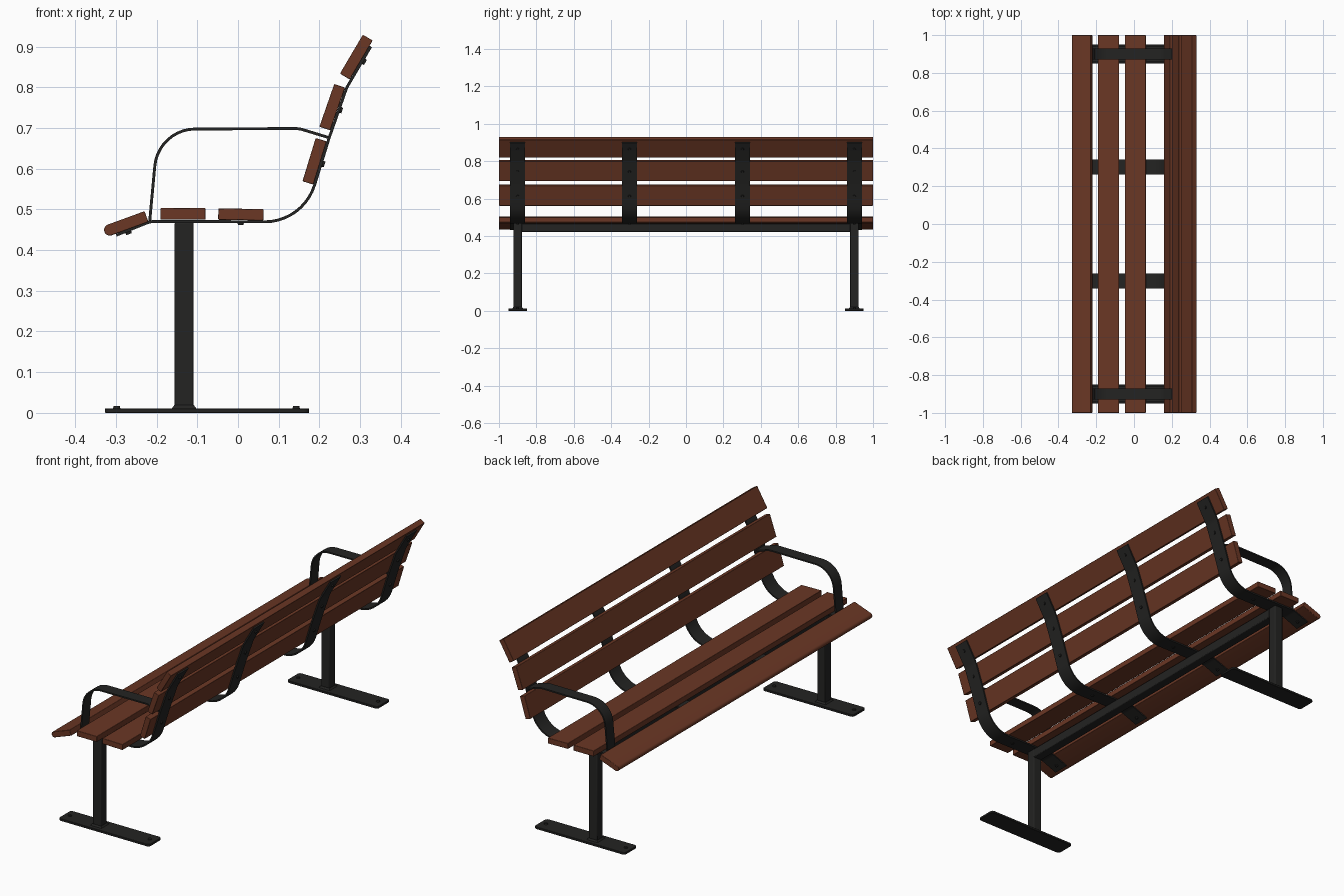
import bpy, bmesh, math
from mathutils import Vector, Matrix

if "Cube" in bpy.data.objects:
    bpy.data.objects.remove(bpy.data.objects["Cube"])


def material(name, rgb):
    m = bpy.data.materials.new(name)
    m.diffuse_color = (*rgb, 1)
    m.use_nodes = True
    m.node_tree.nodes["Principled BSDF"].inputs["Base Color"].default_value = m.diffuse_color
    return m


WOOD = material("red brown wood", (0.145, 0.038, 0.018))
METAL = material("black metal", (0.017, 0.017, 0.016))


def finish(name, bm, mat, bevel=0, segments=2):
    bmesh.ops.recalc_face_normals(bm, faces=bm.faces)
    me = bpy.data.meshes.new(name)
    bm.to_mesh(me)
    bm.free()
    me.materials.append(mat)
    for p in me.polygons:
        p.use_smooth = True
    me.set_sharp_from_angle(angle=math.radians(32))
    ob = bpy.data.objects.new(name, me)
    bpy.context.collection.objects.link(ob)
    if bevel:
        b = ob.modifiers.new("bevel", 'BEVEL')
        b.width, b.segments = bevel, segments
        b.limit_method, b.angle_limit = 'ANGLE', math.radians(40)
    return ob


def fillet(pts, steps=10):
    """Points are (a, b, radius); corners become arcs."""
    out = []
    for i, (x, z, r) in enumerate(pts):
        p = Vector((x, z))
        if i in (0, len(pts) - 1) or r == 0:
            out.append(p)
            continue
        u = (Vector(pts[i - 1][:2]) - p).normalized()
        v = (Vector(pts[i + 1][:2]) - p).normalized()
        half = u.angle(v) / 2
        c = p + (u + v).normalized() * (r / math.sin(half))
        a, b = p + u * (r / math.tan(half)) - c, p + v * (r / math.tan(half)) - c
        turn = a.angle_signed(b)
        for k in range(steps + 1):
            t = -turn * k / steps
            out.append(c + Matrix.Rotation(t, 2) @ a)
    return out


def ribbon(name, path, y, width, thick):
    """Flat bar following a path in the xz plane."""
    bm = bmesh.new()
    rings = []
    for i, p in enumerate(path):
        d1 = (p - path[max(i - 1, 0)]).normalized() if i else (path[1] - p).normalized()
        d2 = (path[i + 1] - p).normalized() if i < len(path) - 1 else d1
        d = (d1 + d2).normalized()
        n = Vector((-d.y, d.x)) * (thick / 2)
        rings.append([bm.verts.new((p.x + s * n.x, y + w * width / 2, p.y + s * n.y))
                      for s, w in ((1, -1), (1, 1), (-1, 1), (-1, -1))])
    for a, b in zip(rings, rings[1:]):
        for k in range(4):
            bm.faces.new((a[k], a[(k + 1) % 4], b[(k + 1) % 4], b[k]))
    bm.faces.new(rings[0])
    bm.faces.new(rings[-1])
    return finish(name, bm, METAL)


def box(name, size, loc, mat, tilt=0, bevel=0):
    bm = bmesh.new()
    bmesh.ops.create_cube(bm, size=1)
    bmesh.ops.scale(bm, vec=size, verts=bm.verts)
    ob = finish(name, bm, mat, bevel)
    ob.location, ob.rotation_euler = loc, (0, -math.radians(tilt), 0)
    return ob


def bolt(name, loc, tilt=0, r=0.008, h=0.006):
    bm = bmesh.new()
    bmesh.ops.create_cone(bm, cap_ends=True, segments=12, radius1=r, radius2=r * 0.85, depth=h)
    ob = finish(name, bm, METAL)
    ob.location, ob.rotation_euler = loc, (0, math.radians(tilt), 0)


# wooden slats: centre x, centre z, tilt in degrees
SLATS = [(-0.135, 0.489, 0), (0.007, 0.4875, -1),
         (0.188, 0.618, 73), (0.2315, 0.751, 70.8), (0.2906, 0.874, 59.5)]
for i, (x, z, t) in enumerate(SLATS):
    kind = "seat_slat" if i < 2 else "back_slat"
    box(f"{kind}_{i}", (0.111, 2, 0.028), (x, 0, z), WOOD, t, 0.002)

# front slat with a rounded nose
bm = bmesh.new()
prof = [(0.055, -0.014), (0.055, 0.014)]
prof += [(-0.041 - 0.014 * math.sin(a), 0.014 * math.cos(a))
         for a in (math.pi * k / 10 for k in range(11))]
f = bm.faces.new([bm.verts.new((x, -1, z)) for x, z in prof])
r = bmesh.ops.extrude_face_region(bm, geom=[f])
bmesh.ops.translate(bm, vec=(0, 2, 0), verts=[v for v in r["geom"] if isinstance(v, bmesh.types.BMVert)])
front = finish("front_seat_slat", bm, WOOD, 0.002)
FRONT = (-0.2765, 0.4635, 20)
front.location = (FRONT[0], 0, FRONT[1])
front.rotation_euler = (0, -math.radians(FRONT[2]), 0)

# bent support straps with bolts under every slat
STRAP = fillet([(-0.299, 0.4365, 0), (-0.214, 0.4705, 0.06), (0.160, 0.469, 0.128),
                (0.2237, 0.675, 0.1), (0.267, 0.799, 0.1), (0.326, 0.900, 0)])
for i, y in enumerate((-0.9, -0.302, 0.302, 0.9)):
    ribbon(f"support_strap_{i}", STRAP, y, 0.08, 0.007)
    for j, (x, z, t) in enumerate(SLATS + [FRONT]):
        a = math.radians(t)
        d = 0.014 + 0.007 + 0.002
        bolt(f"slat_bolt_{i}_{j}", (x + d * math.sin(a), y, z - d * math.cos(a)), 180 - t)

# armrests, posts and feet at both ends
ARM = fillet([(-0.217, 0.470, 0), (-0.200, 0.610, 0.3), (-0.183, 0.697, 0.07),
              (0.150, 0.6985, 0.07), (0.224, 0.676, 0)])
ARM = fillet([(-0.217, 0.470, 0), (-0.196, 0.697, 0.1), (0.150, 0.6985, 0.07), (0.224, 0.676, 0)])
PX = -0.1325
for side, y in (("left", -0.9), ("right", 0.9)):
    ribbon(f"armrest_{side}", ARM, y, 0.06, 0.007)
    box(f"post_{side}", (0.047, 0.047, 0.46), (PX, y, 0.238), METAL, 0, 0.004)

    # foot plate with rounded corners
    bm = bmesh.new()
    corners = []
    for cx, cy, a0 in ((0.160, 0.035, 0), (-0.312, 0.035, 90), (-0.312, -0.035, 180), (0.160, -0.035, 270)):
        for k in range(6):
            a = math.radians(a0 + 18 * k)
            corners.append(bm.verts.new((cx + 0.015 * math.cos(a), y + cy + 0.015 * math.sin(a), 0)))
    f = bm.faces.new(corners)
    r = bmesh.ops.extrude_face_region(bm, geom=[f])
    bmesh.ops.translate(bm, vec=(0, 0, 0.011), verts=[v for v in r["geom"] if isinstance(v, bmesh.types.BMVert)])
    finish(f"foot_plate_{side}", bm, METAL, 0.0015, 1)

    # weld collar around the post
    bm = bmesh.new()
    bmesh.ops.create_cone(bm, cap_ends=True, segments=4, radius1=0.030 * math.sqrt(2),
                          radius2=0.024 * math.sqrt(2), depth=0.008,
                          matrix=Matrix.Translation((PX, y, 0.015)) @ Matrix.Rotation(math.pi / 4, 4, 'Z'))
    finish(f"weld_collar_{side}", bm, METAL)
    for n, x in (("front", -0.298), ("rear", 0.143)):
        bolt(f"foot_bolt_{side}_{n}", (x, y, 0.0135), 0, 0.009)

# beam joining the posts
box("cross_beam", (0.047, 1.76, 0.046), (PX, 0, 0.444), METAL, 0, 0.004)
